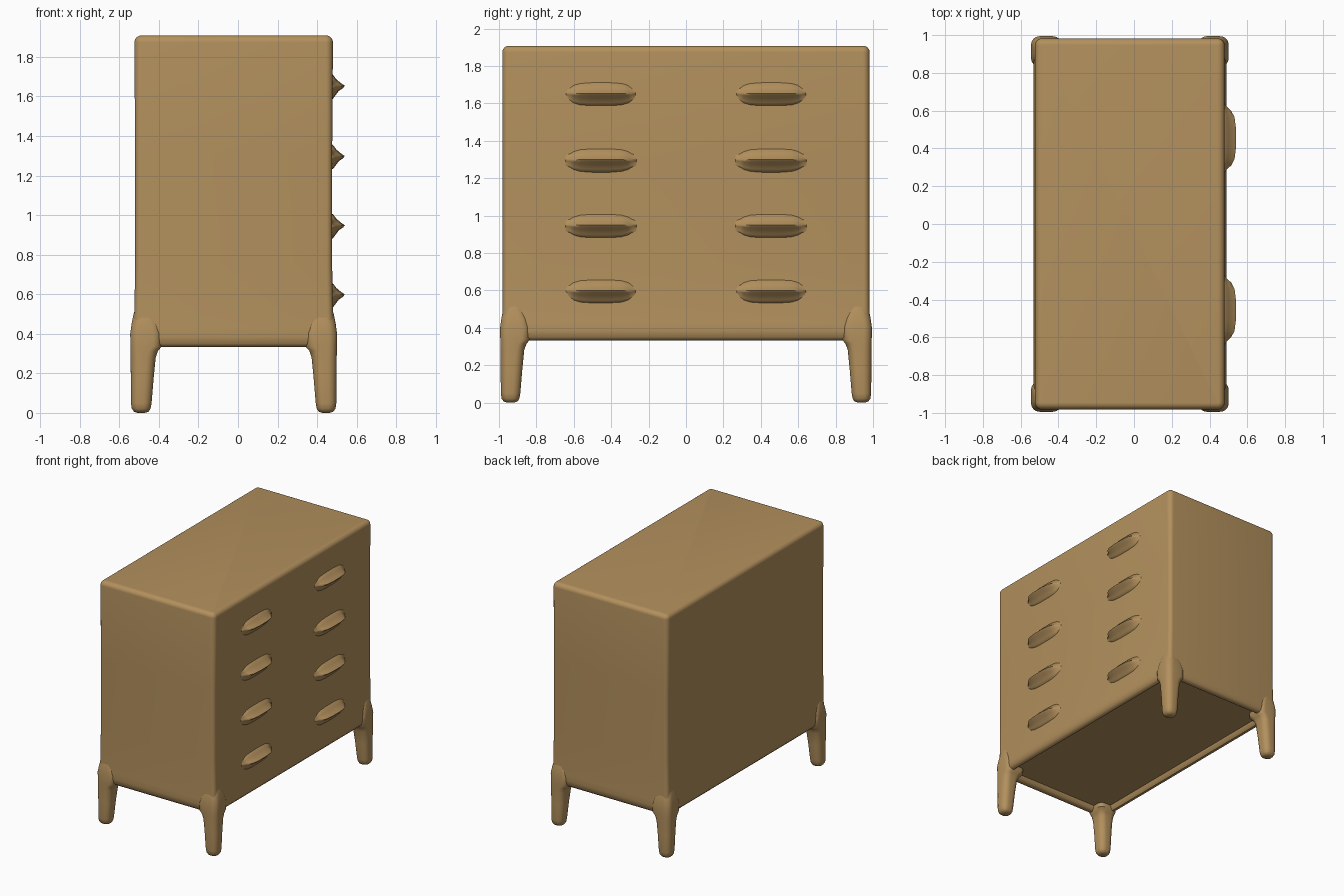
import bpy, bmesh, math

if "Cube" in bpy.data.objects:
    bpy.data.objects.remove(bpy.data.objects["Cube"])

wood = bpy.data.materials.new("wood")
wood.diffuse_color = (0.45, 0.28, 0.11, 1)
wood.use_nodes = True
wood.node_tree.nodes["Principled BSDF"].inputs["Base Color"].default_value = wood.diffuse_color

CX = -0.022  # cabinet centre in x (handles stick out on +x)


def loft(name, rings, angle=45):
    """Skin a list of equal-length closed rings and cap both ends."""
    bm = bmesh.new()
    loops = [[bm.verts.new(p) for p in ring] for ring in rings]
    n = len(loops[0])
    for a, b in zip(loops, loops[1:]):
        for i in range(n):
            j = (i + 1) % n
            bm.faces.new((a[i], a[j], b[j], b[i]))
    bm.faces.new(loops[0])
    bm.faces.new(loops[-1])
    bmesh.ops.recalc_face_normals(bm, faces=bm.faces)
    mesh = bpy.data.meshes.new(name)
    bm.to_mesh(mesh)
    bm.free()
    obj = bpy.data.objects.new(name, mesh)
    bpy.context.collection.objects.link(obj)
    mesh.materials.append(wood)
    bpy.context.view_layer.objects.active = obj
    obj.select_set(True)
    bpy.ops.object.shade_smooth_by_angle(angle=math.radians(angle))
    obj.select_set(False)
    return obj


def rounded_rect(cx, cy, hx, hy, r, z, steps=6):
    """Horizontal rounded rectangle at height z."""
    pts = []
    for k, (sx, sy) in enumerate(((1, 1), (-1, 1), (-1, -1), (1, -1))):
        for i in range(steps + 1):
            a = math.radians(90 * (k + i / steps))
            pts.append((cx + sx * (hx - r) + r * math.cos(a),
                        cy + sy * (hy - r) + r * math.sin(a), z))
    return pts


# Cabinet: recessed underside, flared base, straight sides, rounded top edge
# columns: half x, half y, corner radius, z
profile = [(0.452, 0.915, 0.02, 0.37), (0.458, 0.922, 0.02, 0.345),
           (0.470, 0.940, 0.03, 0.332), (0.492, 0.965, 0.03, 0.334),
           (0.506, 0.978, 0.03, 0.35), (0.511, 0.983, 0.03, 0.385),
           (0.508, 0.982, 0.03, 0.43), (0.502, 0.980, 0.03, 0.50),
           (0.498, 0.980, 0.03, 0.75), (0.498, 0.980, 0.03, 1.30)]
for i in range(7):
    a = math.radians(15 * i)
    inset = 0.035 * (1 - math.cos(a))
    profile.append((0.502 - inset, 0.982 - inset, 0.037 - inset,
                    1.873 + 0.035 * math.sin(a)))
loft("cabinet", [rounded_rect(CX, 0, hx, hy, r, z) for hx, hy, r, z in profile])

# Legs: outer offset and inner offset from the corner, height
leg_profile = [(0.036, 0.072, 0.0), (0.018, 0.092, 0.006), (0.007, 0.102, 0.022),
               (0.003, 0.107, 0.05), (0.002, 0.118, 0.18), (0.001, 0.128, 0.28),
               (0.000, 0.140, 0.315), (0.000, 0.160, 0.337), (-0.001, 0.160, 0.40),
               (0.006, 0.150, 0.45), (0.016, 0.130, 0.50), (0.035, 0.110, 0.56)]
for sx, side in ((1, "front"), (-1, "back")):
    for sy, hand in ((1, "right"), (-1, "left")):
        rings = []
        for outer, inner, z in leg_profile:
            h, mid = (inner - outer) / 2, (inner + outer) / 2
            rings.append(rounded_rect(CX + sx * (0.522 - mid), sy * (0.993 - mid),
                                      h, h, min(h * 0.8, 0.045), z))
        loft(f"{side}_{hand}_leg", rings)

# Drawer pulls: ridged wedges fading out at both ends
pull_section = [(-0.02, 0.07), (0.004, 0.06), (0.022, 0.036), (0.046, 0.016),
                (0.064, 0.004), (0.055, -0.008), (0.034, -0.022),
                (0.016, -0.046), (0.004, -0.062), (-0.02, -0.07)]
pull_span = [(-0.19, 0.0), (-0.165, 0.25), (-0.145, 0.6), (-0.11, 0.88),
             (-0.05, 1.0), (0.05, 1.0), (0.11, 0.88), (0.145, 0.6),
             (0.165, 0.25), (0.19, 0.0)]
for row, z in enumerate((0.595, 0.945, 1.295, 1.65)):
    for sy, hand in ((1, "right"), (-1, "left")):
        rings = [[(0.476 + (d * s if d > 0 else d), sy * 0.455 + y,
                   z + h * (0.45 + 0.55 * s)) for d, h in pull_section]
                 for y, s in pull_span]
        loft(f"drawer_pull_{hand}_{row + 1}", rings, 60)
